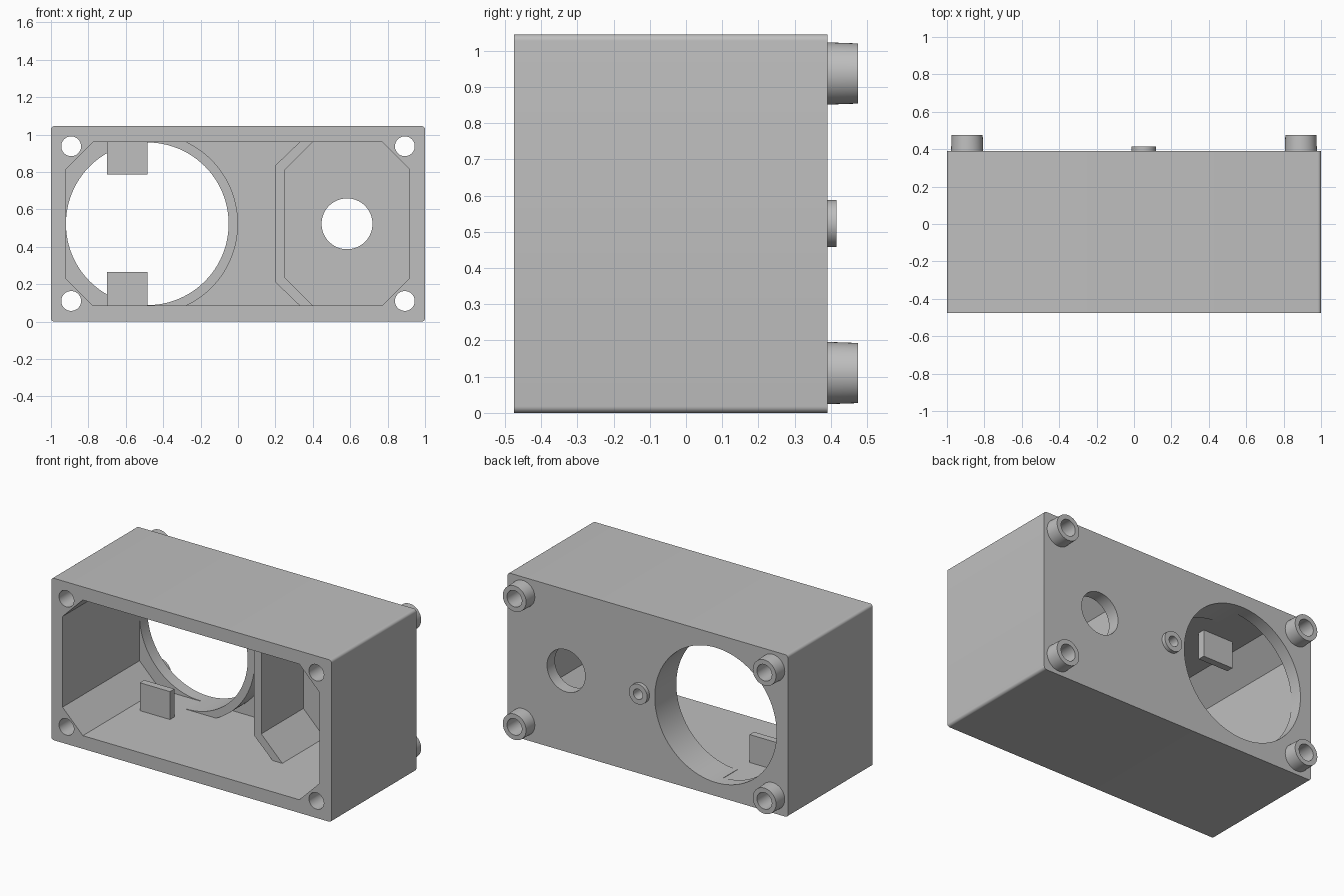
import bpy, bmesh, math
from mathutils import Vector

cube = bpy.data.objects.get("Cube")
if cube:
    bpy.data.objects.remove(cube, do_unlink=True)

GREY = (0.52, 0.52, 0.52, 1)
grey = bpy.data.materials.new("plain grey")
grey.use_nodes = True
grey.diffuse_color = GREY
grey.node_tree.nodes["Principled BSDF"].inputs["Base Color"].default_value = GREY

HEIGHT, MID = 1.045, 0.5225
FRONT, BACK, INNER_BACK = -0.475, 0.39, 0.31
LEFT, RIGHT, FLOOR, CEILING = -0.92, 0.915, 0.085, 0.96
PORT_X, PORT_R, RING_R = -0.485, 0.435, 0.485


def arc(cx, cz, r, start, end, steps):
    """Points of an arc in the xz plane, angles in degrees."""
    angles = [math.radians(start + (end - start) * i / steps) for i in range(steps + 1)]
    return [(cx + r * math.cos(a), cz + r * math.sin(a)) for a in angles]


def circle(cx, cz, r, steps=64):
    return arc(cx, cz, r, 0, 360, steps)[:-1]


def finish(name, bm):
    bmesh.ops.recalc_face_normals(bm, faces=bm.faces)
    mesh = bpy.data.meshes.new(name)
    bm.to_mesh(mesh)
    bm.free()
    mesh.materials.append(grey)
    obj = bpy.data.objects.new(name, mesh)
    bpy.context.collection.objects.link(obj)
    return obj


def prism(name, points, y0, y1):
    """Extrude an xz outline along y."""
    bm = bmesh.new()
    face = bm.faces.new([bm.verts.new((x, y0, z)) for x, z in points])
    moved = bmesh.ops.extrude_face_region(bm, geom=[face])["geom"]
    verts = [v for v in moved if isinstance(v, bmesh.types.BMVert)]
    bmesh.ops.translate(bm, verts=verts, vec=Vector((0, y1 - y0, 0)))
    return finish(name, bm)


def tube(name, cx, cz, outer, inner, y1, taper):
    """Hollow boss standing on the back face."""
    bm = bmesh.new()
    rims = [(outer, BACK), (outer - taper, y1), (inner, y1), (inner, BACK)]
    loops = [[bm.verts.new((x, y, z)) for x, z in circle(cx, cz, r, 48)] for r, y in rims]
    for a, b in zip(loops, loops[1:]):
        for i in range(len(a)):
            j = (i + 1) % len(a)
            bm.faces.new((a[i], a[j], b[j], b[i]))
    return finish(name, bm)


def cut(target, cutter):
    mod = target.modifiers.new("cut", "BOOLEAN")
    mod.operation, mod.solver, mod.object = "DIFFERENCE", "EXACT", cutter
    select(target)
    bpy.ops.object.modifier_apply(modifier=mod.name)
    bpy.data.objects.remove(cutter, do_unlink=True)


def select(obj):
    bpy.ops.object.select_all(action="DESELECT")
    obj.select_set(True)
    bpy.context.view_layer.objects.active = obj


# Housing block with softly rounded long edges
R = 0.018
outline = []
for cx, cz, start in ((1 - R, HEIGHT - R, 0), (R - 1, HEIGHT - R, 90),
                      (R - 1, R, 180), (1 - R, R, 270)):
    outline += arc(cx, cz, R, start, start + 90, 6)
housing = prism("housing", outline, FRONT, BACK)

# Eight-sided cavity open to the front
C = 0.145
cavity = [(LEFT + C, FLOOR), (RIGHT - C, FLOOR), (RIGHT, FLOOR + C), (RIGHT, CEILING - C),
          (RIGHT - C, CEILING), (LEFT + C, CEILING), (LEFT, CEILING - C), (LEFT, FLOOR + C)]
cut(housing, prism("cavity_cutter", cavity, FRONT - 0.1, INNER_BACK))

# Round openings in the back wall
for cx, r in ((PORT_X, PORT_R), (0.583, 0.136)):
    cut(housing, prism("opening_cutter", circle(cx, MID, r, 96), INNER_BACK - 0.05, BACK + 0.1))

# Corner screw holes and their bosses
for side, sx in (("right", -1), ("left", 1)):
    for level, cz in (("lower", 0.11), ("upper", 0.937)):
        x = sx * 0.892
        cut(housing, prism("screw_cutter", circle(x, cz, 0.053, 48), FRONT - 0.1, BACK + 0.1))
        tube(f"{level}_{side}_boss", x, cz, 0.086, 0.053, 0.475, 0.003)

# Small blind boss at the middle of the back
cut(housing, prism("pilot_cutter", circle(0.052, MID, 0.033, 48), BACK - 0.05, BACK + 0.1))
tube("pilot_boss", 0.052, MID, 0.065, 0.033, 0.415, 0)

# Half collar around the large opening
half = math.degrees(math.asin((CEILING - MID) / RING_R))
collar = arc(PORT_X, MID, RING_R, -half, half, 40) + [(PORT_X, CEILING)]
collar += arc(PORT_X, MID, PORT_R, 90, -90, 48) + [(PORT_X, FLOOR)]
prism("opening_collar", collar, 0.17, INNER_BACK)

# Bent partition wall between the two chambers
lower = [(0.40, FLOOR), (0.25, 0.235), (0.20, 0.21), (0.33, FLOOR)]
mirror = [(x, 2 * MID - z) for x, z in lower]
partition = [lower[0], lower[1], mirror[1], mirror[0],
             mirror[3], mirror[2], lower[2], lower[3]]
prism("partition", partition, -0.12, INNER_BACK)

# Stop tabs on floor and ceiling
for name, z0, z1 in (("floor_tab", FLOOR, 0.265), ("ceiling_tab", 0.787, CEILING)):
    prism(name, [(-0.70, z0), (-0.485, z0), (-0.485, z1), (-0.70, z1)], 0.0, 0.045)

for obj in list(bpy.context.collection.objects):
    if obj.type == "MESH" and grey.name in obj.data.materials:
        select(obj)
        bpy.ops.object.shade_smooth_by_angle(angle=math.radians(30))
